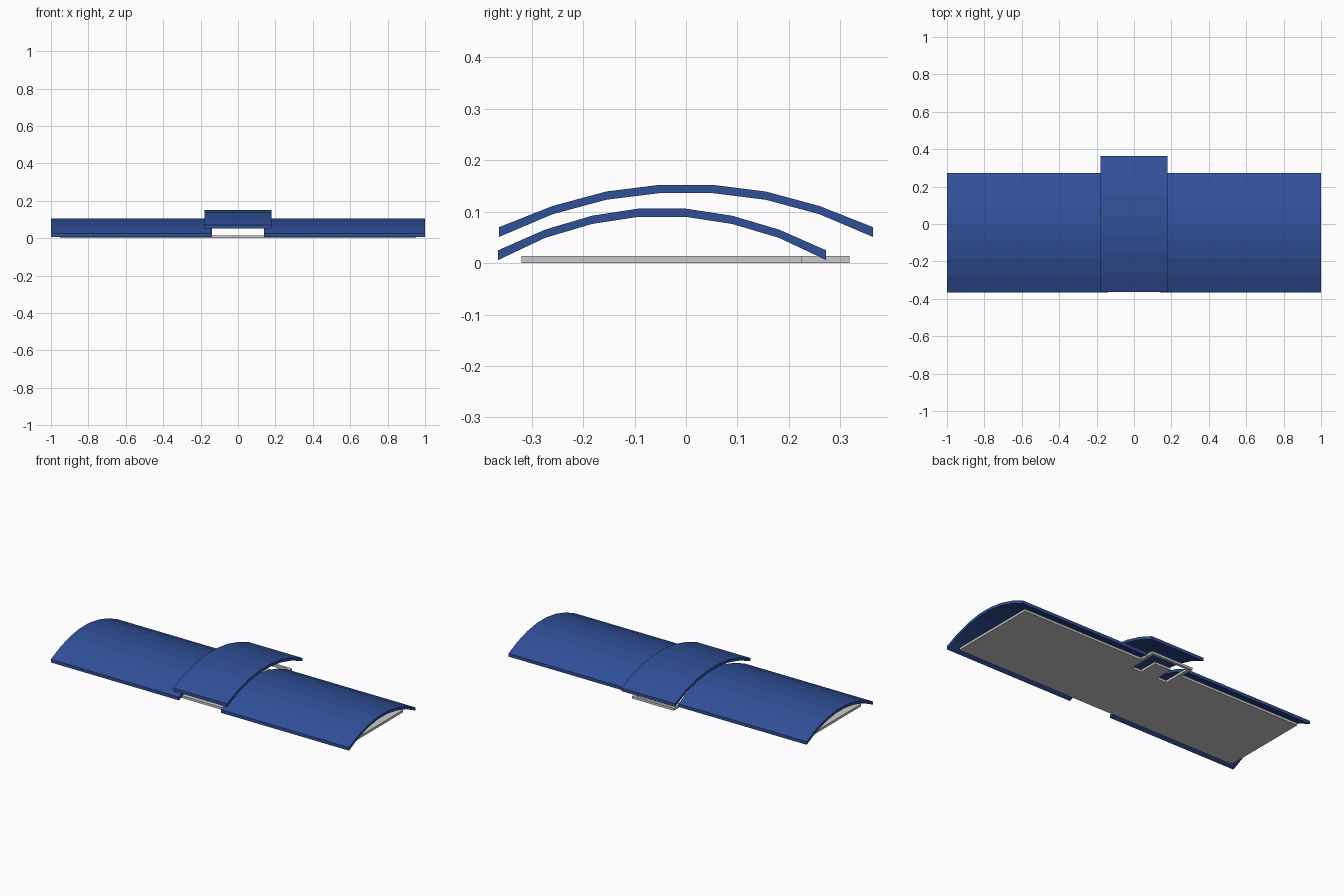
import bpy, bmesh

if "Cube" in bpy.data.objects:
    bpy.data.objects.remove(bpy.data.objects["Cube"])

blue = bpy.data.materials.new("panel_blue")
blue.diffuse_color = (0.03, 0.08, 0.32, 1)
blue.use_nodes = True
blue.node_tree.nodes["Principled BSDF"].inputs["Base Color"].default_value = blue.diffuse_color


def prism(name, outline, axis, lo, hi, material=None):
    """Extrude a closed outline: (y, z) along x, or (x, y) along z."""
    bm = bmesh.new()
    if axis == 'x':
        verts = [bm.verts.new((lo, a, b)) for a, b in outline]
        move = (hi - lo, 0, 0)
    else:
        verts = [bm.verts.new((a, b, lo)) for a, b in outline]
        move = (0, 0, hi - lo)
    face = bm.faces.new(verts)
    ext = bmesh.ops.extrude_face_region(bm, geom=[face])
    bmesh.ops.translate(bm, vec=move, verts=[
        v for v in ext['geom'] if isinstance(v, bmesh.types.BMVert)])
    bmesh.ops.recalc_face_normals(bm, faces=bm.faces)
    mesh = bpy.data.meshes.new(name)
    bm.to_mesh(mesh)
    bm.free()
    obj = bpy.data.objects.new(name, mesh)
    bpy.context.collection.objects.link(obj)
    if material:
        mesh.materials.append(material)
    return obj


def arc(y0, y1, heights, thick_end, thick_mid):
    """Closed seven-sided arched strip, symmetric about its middle."""
    tops = heights + heights[::-1]
    n = len(tops) - 1
    ys = [y0 + (y1 - y0) * i / n for i in range(n + 1)]
    outer = list(zip(ys, tops))
    inner = [(y, z - (thick_end if i in (0, n) else thick_mid))
             for i, (y, z) in enumerate(outer)]
    return outer + inner[::-1]


# Two arched wings with a gap between them
wing = arc(-0.365, 0.272, [0.025, 0.065, 0.092, 0.106], 0.019, 0.016)
prism("right_wing", wing, 'x', 0.14, 1.0, blue)
prism("left_wing", wing, 'x', -1.0, -0.14, blue)

# Raised arched cover over the gap
cover = arc(-0.363, 0.363, [0.07, 0.111, 0.139, 0.152], 0.019, 0.016)
prism("centre_cover", cover, 'x', -0.18, 0.18, blue)

# Base plate with a rear tab frame and a U-shaped slot around a tongue
plate = prism("base_plate", [
    (-0.95, -0.32), (0.95, -0.32), (0.95, 0.225), (0.14, 0.225),
    (0.14, 0.318), (-0.14, 0.318), (-0.14, 0.225), (-0.95, 0.225)],
    'z', 0.0, 0.014)
slot = prism("slot_cutter", [
    (-0.12, 0.125), (-0.055, 0.125), (-0.055, 0.24), (0.055, 0.24),
    (0.055, 0.125), (0.12, 0.125), (0.12, 0.302), (-0.12, 0.302)],
    'z', -0.05, 0.05)
slot.hide_render = True
slot.hide_viewport = True
cut = plate.modifiers.new("slot", 'BOOLEAN')
cut.operation = 'DIFFERENCE'
cut.solver = 'EXACT'
cut.object = slot
